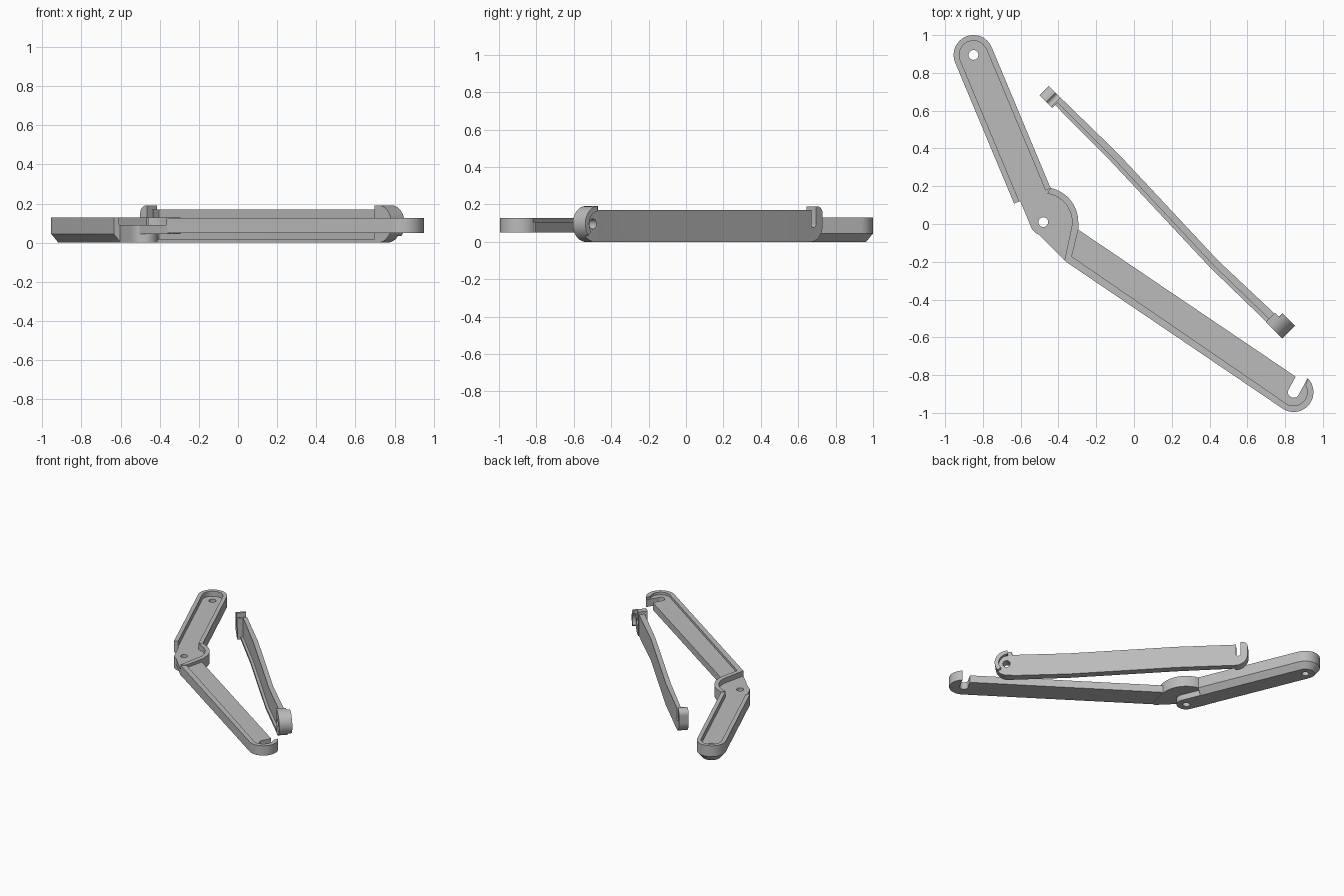
import bpy, bmesh, math
from mathutils import Vector, Matrix

if "Cube" in bpy.data.objects:
    bpy.data.objects.remove(bpy.data.objects["Cube"])

grey = bpy.data.materials.new("plain_grey")
grey.diffuse_color = (0.5, 0.5, 0.5, 1)
grey.use_nodes = True
grey.node_tree.nodes["Principled BSDF"].inputs["Base Color"].default_value = grey.diffuse_color

S = math.sqrt(0.5)
# standing frame: along the strut, up, across the strut
STAND = Matrix(((S, 0, S, 0), (-S, 0, S, 0), (0, 1, 0, 0), (0, 0, 0, 1)))


def arc(c, r, a0, a1, n=20):
    """Points on an arc, angles in degrees."""
    out = []
    for i in range(n + 1):
        a = math.radians(a0 + (a1 - a0) * i / n)
        out.append((c[0] + r * math.cos(a), c[1] + r * math.sin(a)))
    return out


def loft(name, layers, frame=None):
    """Solid through equal-length outlines, each given as (outline, height)."""
    bm = bmesh.new()
    rings = [[bm.verts.new((x, y, h)) for x, y in pts] for pts, h in layers]
    n = len(rings[0])
    bm.faces.new(rings[0])
    bm.faces.new(rings[-1])
    for a, b in zip(rings, rings[1:]):
        for i in range(n):
            j = (i + 1) % n
            bm.faces.new((a[i], a[j], b[j], b[i]))
    if frame:
        bm.transform(frame)
    bmesh.ops.recalc_face_normals(bm, faces=bm.faces)
    me = bpy.data.meshes.new(name)
    bm.to_mesh(me)
    bm.free()
    ob = bpy.data.objects.new(name, me)
    bpy.context.collection.objects.link(ob)
    me.materials.append(grey)
    return ob


def prism(name, pts, h0, h1, frame=None):
    return loft(name, [(pts, h0), (pts, h1)], frame)


def drill(obs, c, r, frame=None):
    """Cut a round through-hole in every given object."""
    tool = prism("hole_cutter", arc(c, r, 0, 345, 23), -0.5, 0.5, frame)
    for ob in obs:
        m = ob.modifiers.new("hole", "BOOLEAN")
        m.operation = "DIFFERENCE"
        m.solver = "EXACT"
        m.object = tool
        bpy.context.view_layer.objects.active = ob
        bpy.ops.object.modifier_apply(modifier=m.name)
    bpy.data.objects.remove(tool)


# ---- short arm: chamfered tray, open towards the hub
A, P, H = Vector((-0.85, 0.895)), Vector((-0.48, 0.01)), Vector((0.845, -0.89))
d = (P - A).normalized()
side = Vector((-d.y, d.x))
deg = math.degrees(math.atan2(side.y, side.x))
stop = P - d * 0.15


def tongue(r, end):
    return [tuple(end + side * r)] + arc(A, r, deg, deg + 180, 24) + [tuple(end - side * r)]


short_arm = loft("short_arm", [(tongue(0.068, stop), 0), (tongue(0.105, stop), 0.045),
                               (tongue(0.105, stop), 0.09)])
prism("short_arm_rim", tongue(0.105, stop) + tongue(0.075, stop)[::-1], 0.09, 0.13)

# ---- hub: rounded tongue below, plate with a curved wall above
pad = ([tuple(stop + side * 0.07), tuple(stop - side * 0.07)]
       + arc(P, 0.07, deg + 180, deg + 360))
hub_base = prism("hub_base", pad, 0, 0.09)
plate = ([(-0.52, -0.04), (-0.36, -0.2), (-0.33, -0.175), (-0.295, -0.03)]
         + arc(P, 0.185, 0, 78) + [tuple(stop + side * 0.07), tuple(P - side * 0.07 - d * 0.15)])
hub_plate = prism("hub_plate", plate, 0.045, 0.09)
wall = ([(-0.36, -0.2), (-0.33, -0.175), (-0.295, -0.03)] + arc(P, 0.185, 0, 78)
        + arc(P, 0.152, 82, -10) + [(-0.368, -0.192)])
prism("hub_wall", wall, 0.045, 0.13)
drill([short_arm], A, 0.026)
drill([hub_base, hub_plate], P, 0.026)

# ---- long arm: flat bar with a hooked end and a rim on one side
low = arc(H, 0.105, -124, 45, 28)
slot = arc(H, 0.03, -30, -210, 14)
prism("long_arm", [(-0.36, -0.2)] + low + [(0.921, -0.815)] + slot
      + [(0.856, -0.808), (-0.295, -0.03), (-0.33, -0.175)], 0.05, 0.107)
prism("long_arm_rim", [(-0.36, -0.2)] + low + [(0.921, -0.815)]
      + arc(H, 0.072, 30, -124, 24) + [(-0.33, -0.172)], 0.107, 0.127)


# ---- strut: slightly bent bar standing on its edge
def plan(u, n):
    return ((u + n) * S, (n - u) * S)


back = [plan(*p) for p in ((-0.75, 0.198), (-0.32, 0.204), (0.45, 0.178), (0.9, 0.192))]
mid = [plan(*p) for p in ((0.9, 0.15), (0.45, 0.143), (-0.32, 0.168), (-0.75, 0.168))]
front = [plan(*p) for p in ((0.9, 0.13), (0.45, 0.122), (-0.32, 0.148), (-0.75, 0.15))]
prism("strut", back + mid, 0, 0.17)
prism("strut_rim", back + front, 0, 0.02)

# strut hook end, with its open slot
hook = ([(-0.74, 0)] + arc((-0.745, 0.09), 0.09, -90, -180, 12) + [(-0.835, 0.14)]
        + arc((-0.795, 0.15), 0.04, 180, 90, 8) + [(-0.785, 0.19)]
        + arc((-0.767, 0.095), 0.018, 180, 360, 10) + [(-0.749, 0.17), (-0.74, 0.17)])
prism("strut_hook", hook, 0.128, 0.198, STAND)

# strut pivot end, with a raised half ring
C = (0.888, 0.096)
pivot = prism("strut_pivot", [(0.86, 0.001)] + arc(C, 0.095, -90, 90, 24) + [(0.86, 0.191)],
              0.127, 0.196, STAND)
drill([pivot], (0.9, 0.096), 0.027, STAND)
drill([bpy.data.objects["strut"]], (0.9, 0.096), 0.027, STAND)
prism("strut_pivot_ring", arc(C, 0.095, -40, 88, 18) + arc(C, 0.066, 88, -40, 18),
      0.19, 0.222, STAND)

# smooth the round ends, keep edges crisp
for ob in bpy.data.objects:
    ob.select_set(True)
    bpy.context.view_layer.objects.active = ob
bpy.ops.object.shade_smooth_by_angle(angle=math.radians(25))
